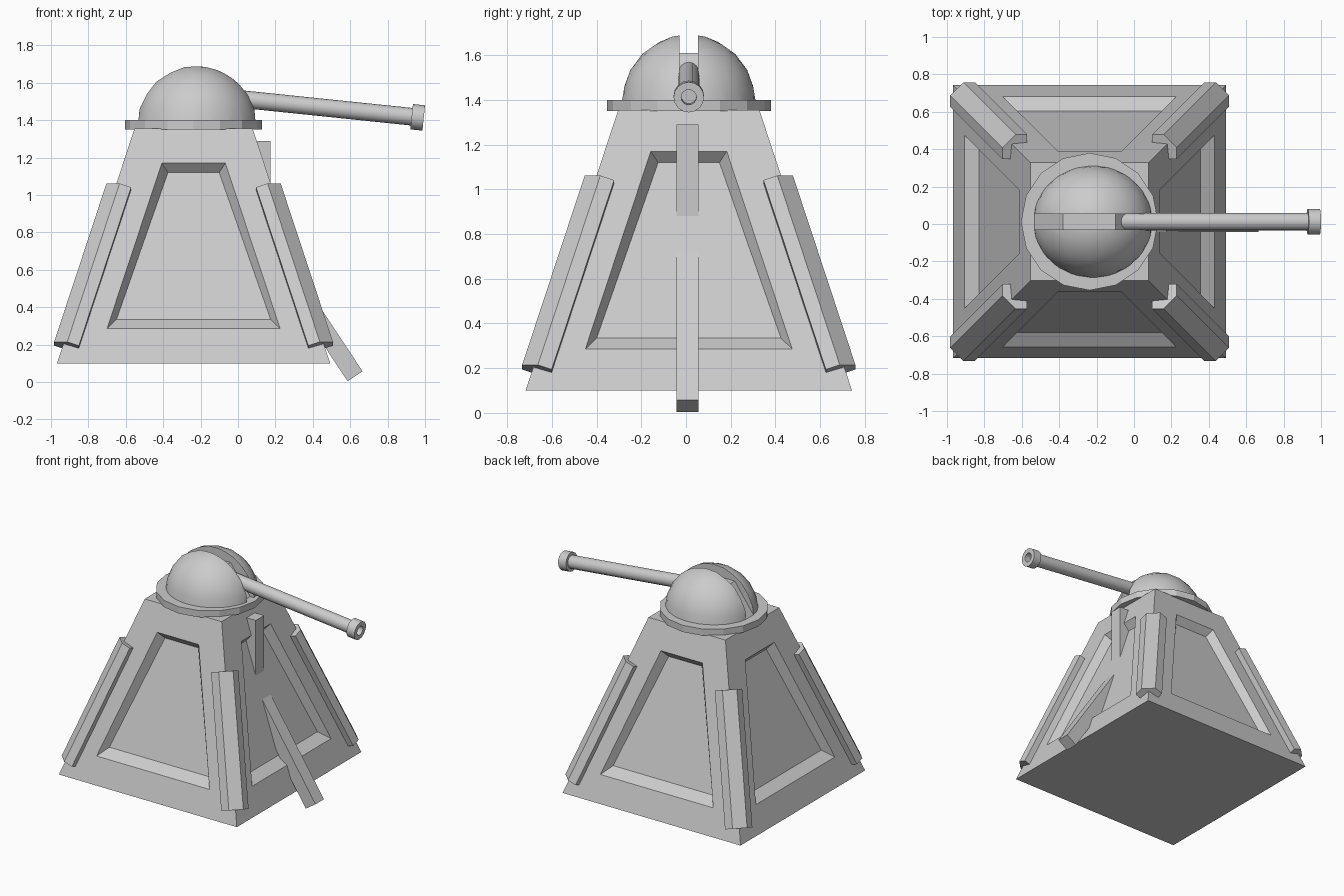
import bpy, bmesh, math
from mathutils import Matrix, Vector

cube = bpy.data.objects.get("Cube")
if cube:
    bpy.data.objects.remove(cube, do_unlink=True)

CX, CY = -0.2375, 0.0125      # centre of the tower
SLOPE = 0.33                  # inward lean of the walls
BASE_Z, TOP_Z, BASE_HALF = 0.10, 1.355, 0.73

grey = bpy.data.materials.new("light_grey")
grey.use_nodes = True
grey.diffuse_color = (0.6, 0.6, 0.6, 1)
grey.node_tree.nodes["Principled BSDF"].inputs["Base Color"].default_value = (0.6, 0.6, 0.6, 1)


def finish(name, bm, location=(0, 0, 0), smooth=None):
    bmesh.ops.remove_doubles(bm, verts=bm.verts, dist=0.0005)
    bmesh.ops.recalc_face_normals(bm, faces=bm.faces)
    mesh = bpy.data.meshes.new(name)
    bm.to_mesh(mesh)
    bm.free()
    mesh.materials.append(grey)
    obj = bpy.data.objects.new(name, mesh)
    obj.location = location
    bpy.context.collection.objects.link(obj)
    if smooth:
        bpy.ops.object.select_all(action='DESELECT')
        obj.select_set(True)
        bpy.context.view_layer.objects.active = obj
        bpy.ops.object.shade_smooth_by_angle(angle=math.radians(smooth))
    return obj


def half_width(z):
    return BASE_HALF - SLOPE * (z - BASE_Z)


def bridge(bm, a, b):
    for i in range(len(a)):
        j = (i + 1) % len(a)
        bm.faces.new((a[i], a[j], b[j], b[i]))


def box(name, size, location, tilt=0):
    bm = bmesh.new()
    bmesh.ops.create_cube(bm, size=1, matrix=Matrix.Diagonal((*size, 1)))
    obj = finish(name, bm, location)
    obj.rotation_euler.y = tilt
    return obj


def lathe(name, profile, sides, matrix, smooth=None):
    # Closed (radius, height) profile spun round its axis
    bm = bmesh.new()
    rings = []
    for r, h in profile:
        if r == 0:
            rings.append([bm.verts.new((0, 0, h))])
        else:
            rings.append([bm.verts.new((r * math.cos(math.tau * i / sides),
                                        r * math.sin(math.tau * i / sides), h))
                          for i in range(sides)])
    for a, b in zip(rings, rings[1:]):
        if len(a) > 1 and len(b) > 1:
            bridge(bm, a, b)
    for ring in (rings[0], rings[-1]):
        bm.faces.new(ring)
    bmesh.ops.transform(bm, matrix=matrix, verts=bm.verts)
    return finish(name, bm, smooth=smooth)


# Tower body: four leaning walls, each with a recessed trapezoid panel
bm = bmesh.new()


def wall_loop(z0, half0, z1, half1, depth, turn):
    pts = [(-half0, z0), (half0, z0), (half1, z1), (-half1, z1)]
    return [bm.verts.new(turn @ Vector((x, depth - half_width(z), z))) for x, z in pts]


bottoms, tops = [], []
for k in range(4):
    turn = Matrix.Rotation(k * math.pi / 2, 3, 'Z')
    outer = wall_loop(BASE_Z, BASE_HALF, TOP_Z, half_width(TOP_Z), 0, turn)
    rim = wall_loop(0.285, 0.463, 1.17, 0.17, 0, turn)
    floor = wall_loop(0.335, 0.412, 1.12, 0.137, 0.06, turn)
    bridge(bm, outer, rim)
    bridge(bm, rim, floor)
    bm.faces.new(floor)
    bottoms.append(outer[0])
    tops.append(outer[3])
bm.faces.new(bottoms)
bm.faces.new(tops)
finish("tower_body", bm, (CX, CY, 0))

# Angle-iron guards following the four corner edges
section = [(-0.082, 0.05), (-0.02, 0.05), (0.05, -0.02), (0.05, -0.082),
           (-0.005, -0.082), (-0.005, -0.005), (-0.082, -0.005)]
for sx, sy, name in ((1, -1, "front_left"), (-1, -1, "front_right"),
                     (1, 1, "back_left"), (-1, 1, "back_right")):
    bm = bmesh.new()
    ends = []
    for z in (0.205, 1.052):
        h = half_width(z)
        ends.append([bm.verts.new((sx * (h + u), sy * (h + v), z + SLOPE * (u + v)))
                     for u, v in section])
    bridge(bm, *ends)
    for end in ends:
        bm.faces.new(end)
    finish(name + "_corner_guard", bm, (CX, CY, 0))

# Turret ring
lathe("turret_ring", [(0.367, 1.35), (0.367, 1.40)], 16,
      Matrix.Translation((CX, CY, 0)))

# Dome in two halves with a slot between
for side, name in ((1, "back_dome_half"), (-1, "front_dome_half")):
    bm = bmesh.new()
    bmesh.ops.create_icosphere(bm, subdivisions=3, radius=0.322,
                               matrix=Matrix.Diagonal((1, 0.94, 1, 1)))
    for point, normal in (((0, 0, 0.01), (0, 0, -1)),
                          ((0, side * 0.042, 0), (0, -side, 0))):
        cut = bmesh.ops.bisect_plane(bm, geom=bm.verts[:] + bm.edges[:] + bm.faces[:],
                                     plane_co=point, plane_no=normal, clear_outer=True)
        edges = [e for e in cut["geom_cut"] if isinstance(e, bmesh.types.BMEdge)]
        bmesh.ops.holes_fill(bm, edges=edges, sides=0)
    finish(name, bm, (-0.22, CY, 1.372), smooth=40)

# Gun mount filling the lower part of the slot
bm = bmesh.new()
mount = [(-0.54, 1.39), (-0.38, 1.61), (-0.10, 1.61), (0.07, 1.39)]
sides = [[bm.verts.new((x, CY + y, z)) for x, z in mount] for y in (-0.043, 0.043)]
bridge(bm, *sides)
for s in sides:
    bm.faces.new(s)
finish("gun_mount", bm)

# Barrel with a hollow muzzle, sloping down toward +x
start, tip = Vector((-0.10, CY, 1.525)), Vector((0.993, CY, 1.412))
aim = tip - start
length = aim.length
place = Matrix.Translation(start) @ aim.to_track_quat('Z', 'Y').to_matrix().to_4x4()
lathe("gun_barrel", [(0.047, 0), (0.047, length - 0.06)], 16, place, 40)
lathe("muzzle", [(0.047, length - 0.065), (0.068, length - 0.065), (0.068, length),
                 (0.034, length), (0.034, length - 0.05)], 16, place, 40)

# Upright block and slanted strut on the gun side
box("upper_block", (0.15, 0.098, 0.59), (0.10, 0.007, 0.995))
lean = math.atan2(-0.55, 0.83)
axis = Vector((math.sin(lean), 0, math.cos(lean)))
box("slanted_strut", (0.096, 0.098, 0.9),
    Vector((0.626, 0.007, 0.031)) + axis * 0.45, lean)
